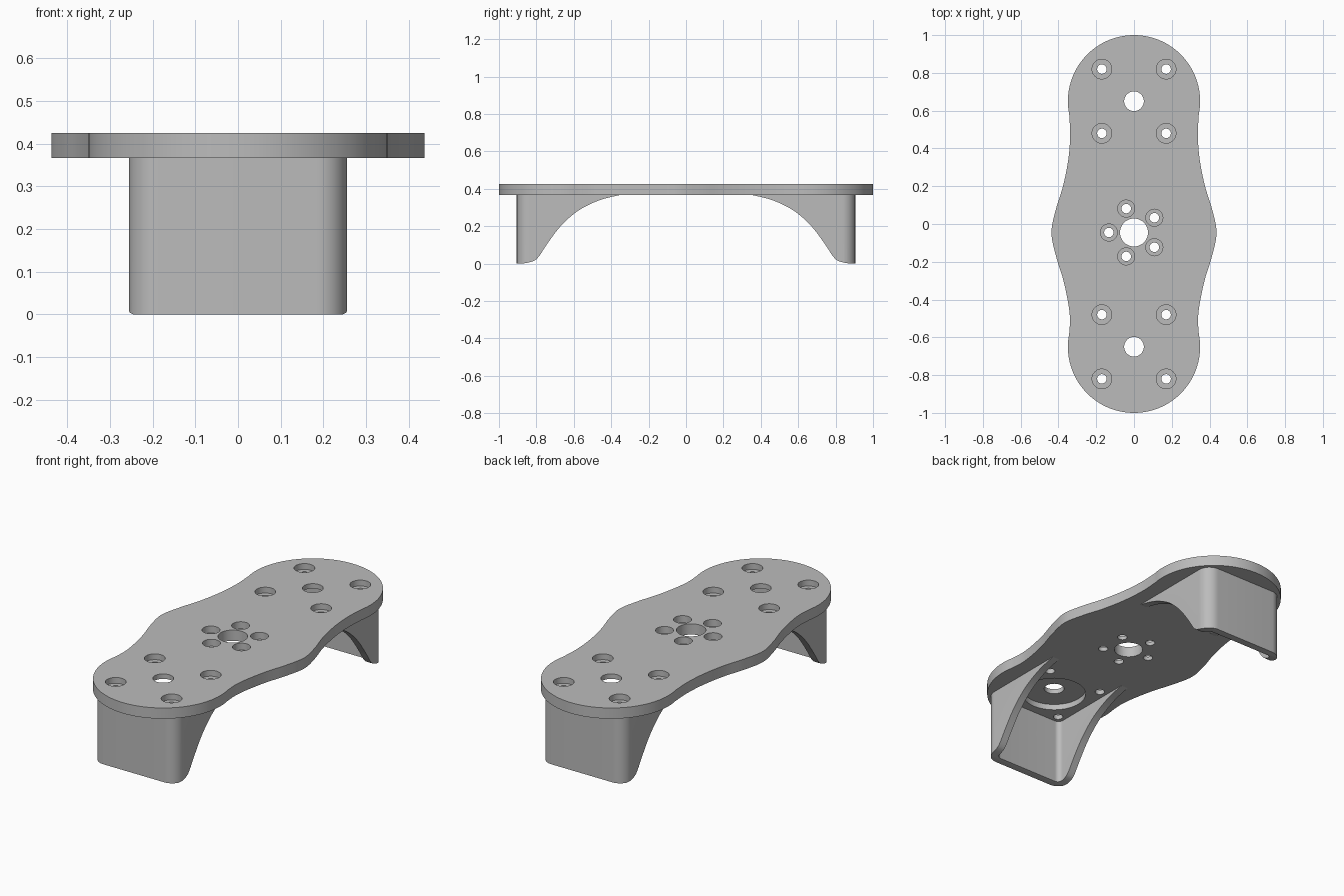
import bpy, bmesh, math
from mathutils import Vector

cube = bpy.data.objects.get("Cube")
if cube:
    bpy.data.objects.remove(cube)

TOP, UNDER = 0.425, 0.366      # plate faces
MID_Y, END_Y = -0.045, 0.65    # centres of the middle and end holes

grey = bpy.data.materials.new("plain grey")
grey.use_nodes = True
grey.diffuse_color = (0.5, 0.5, 0.5, 1)
grey.node_tree.nodes["Principled BSDF"].inputs["Base Color"].default_value = grey.diffuse_color


def add_object(name, bm):
    bmesh.ops.recalc_face_normals(bm, faces=bm.faces)
    mesh = bpy.data.meshes.new(name)
    bm.to_mesh(mesh)
    bm.free()
    mesh.materials.append(grey)
    obj = bpy.data.objects.new(name, mesh)
    bpy.context.collection.objects.link(obj)
    return obj


def prism(name, points, offset):
    """Extrude a closed loop of 3D points along an offset."""
    bm = bmesh.new()
    face = bm.faces.new([bm.verts.new(p) for p in points])
    extruded = bmesh.ops.extrude_face_region(bm, geom=[face])["geom"]
    verts = [v for v in extruded if isinstance(v, bmesh.types.BMVert)]
    bmesh.ops.translate(bm, verts=verts, vec=offset)
    return add_object(name, bm)


def arc(cx, cy, r, start, end, steps):
    angles = [math.radians(start + (end - start) * i / steps) for i in range(steps + 1)]
    return [(cx + r * math.cos(a), cy + r * math.sin(a)) for a in angles]


def spline(points, steps=6):
    """Smooth curve through the given 2D points."""
    p = [Vector(q) for q in points]
    p = [2 * p[0] - p[1]] + p + [2 * p[-1] - p[-2]]
    out = []
    for a, b, c, d in zip(p, p[1:], p[2:], p[3:]):
        for i in range(steps):
            t = i / steps
            out.append(0.5 * (2 * b + (c - a) * t + (2 * a - 5 * b + 4 * c - d) * t ** 2
                              + (3 * b - a - 3 * c + d) * t ** 3))
    return [tuple(q) for q in out] + [tuple(p[-2])]


def lathe(bm, x, y, profile, sides=40):
    """Add a closed turned solid with (radius, z) rings to a mesh."""
    rings = []
    for r, z in profile:
        rings.append([bm.verts.new((x + r * math.cos(math.tau * i / sides),
                                    y + r * math.sin(math.tau * i / sides), z))
                      for i in range(sides)])
    for low, high in zip(rings, rings[1:]):
        for i in range(sides):
            j = (i + 1) % sides
            bm.faces.new((low[i], low[j], high[j], high[i]))
    bm.faces.new(rings[0][::-1])
    bm.faces.new(rings[-1])


def apply_boolean(obj, tool, operation):
    tool.hide_render = True
    mod = obj.modifiers.new("cut", "BOOLEAN")
    mod.operation, mod.object, mod.solver = operation, tool, "EXACT"
    bpy.context.view_layer.objects.active = obj
    bpy.ops.object.modifier_apply(modifier=mod.name)
    bpy.data.objects.remove(tool)


def smooth(obj):
    bpy.ops.object.select_all(action="DESELECT")
    obj.select_set(True)
    bpy.context.view_layer.objects.active = obj
    bpy.ops.object.shade_smooth_by_angle(angle=math.radians(30))


# Plate: round ends joined by waisted sides with a bulge in the middle
waist = spline([(0.343, -0.58), (0.339, -0.5), (0.35, -0.41), (0.376, -0.29), (0.413, -0.17),
                (0.437, MID_Y), (0.413, 0.08), (0.376, 0.2), (0.348, 0.34), (0.338, 0.47),
                (0.343, 0.58)])
cap = arc(0, END_Y, 0.35, -11.5, 191.5, 64)
left = waist[1:-1]
outline = left + cap + [(-x, y) for x, y in reversed(left)] + [(-x, -y) for x, y in cap]
plate = prism("plate", [(x, y, UNDER) for x, y in outline], (0, 0, TOP - UNDER))

# Holes: stepped screw holes, centre hole and end holes with round recesses below
below, above = UNDER - 0.05, TOP + 0.05
holes = bmesh.new()
lathe(holes, 0, MID_Y, [(0.074, below), (0.074, above)])
for k in range(5):
    a = math.radians(180 + 72 * k)
    lathe(holes, 0.133 * math.cos(a), MID_Y + 0.133 * math.sin(a),
          [(0.025, below), (0.025, 0.387), (0.045, 0.387), (0.045, above)])
for end in (-1, 1):
    lathe(holes, 0, end * END_Y,
          [(0.165, below), (0.165, 0.398), (0.052, 0.398), (0.052, above)], 64)
    for x in (-0.17, 0.17):
        for dy in (-0.17, 0.17):
            lathe(holes, x, end * END_Y + dy,
                  [(0.025, below), (0.025, 0.393), (0.052, 0.393), (0.052, above)])
apply_boolean(plate, add_object("hole_cutter", holes), "DIFFERENCE")
smooth(plate)

# Legs: U-shaped walls, trimmed to a sweeping side profile
HALF, OUT, WALL, R = 0.255, 0.905, 0.042, 0.07


def u_half(inset, radius):
    w, y = HALF - inset, OUT - inset
    return [(w, 0.2)] + arc(w - radius, y - radius, radius, 0, 90, 12)


outer, inner = u_half(0, R), u_half(WALL, R - WALL)
u_shape = (outer + [(-x, y) for x, y in reversed(outer)]
           + [(-x, y) for x, y in inner] + inner[::-1])
sweep = spline([(0.87, 0), (0.82, 0.012), (0.788, 0.036), (0.74, 0.108), (0.67, 0.2),
                (0.58, 0.28), (0.47, 0.336), (0.36, 0.365), (0.33, 0.37)])
side = [(1, 0.37), (1, 0)] + sweep
for end, name in ((-1, "front_leg"), (1, "back_leg")):
    leg = prism(name, [(x, end * y, -0.1) for x, y in u_shape], (0, 0, 0.6))
    trim = prism("leg_trim", [(-0.5, end * y, z) for y, z in side], (1, 0, 0))
    apply_boolean(leg, trim, "INTERSECT")
    smooth(leg)
